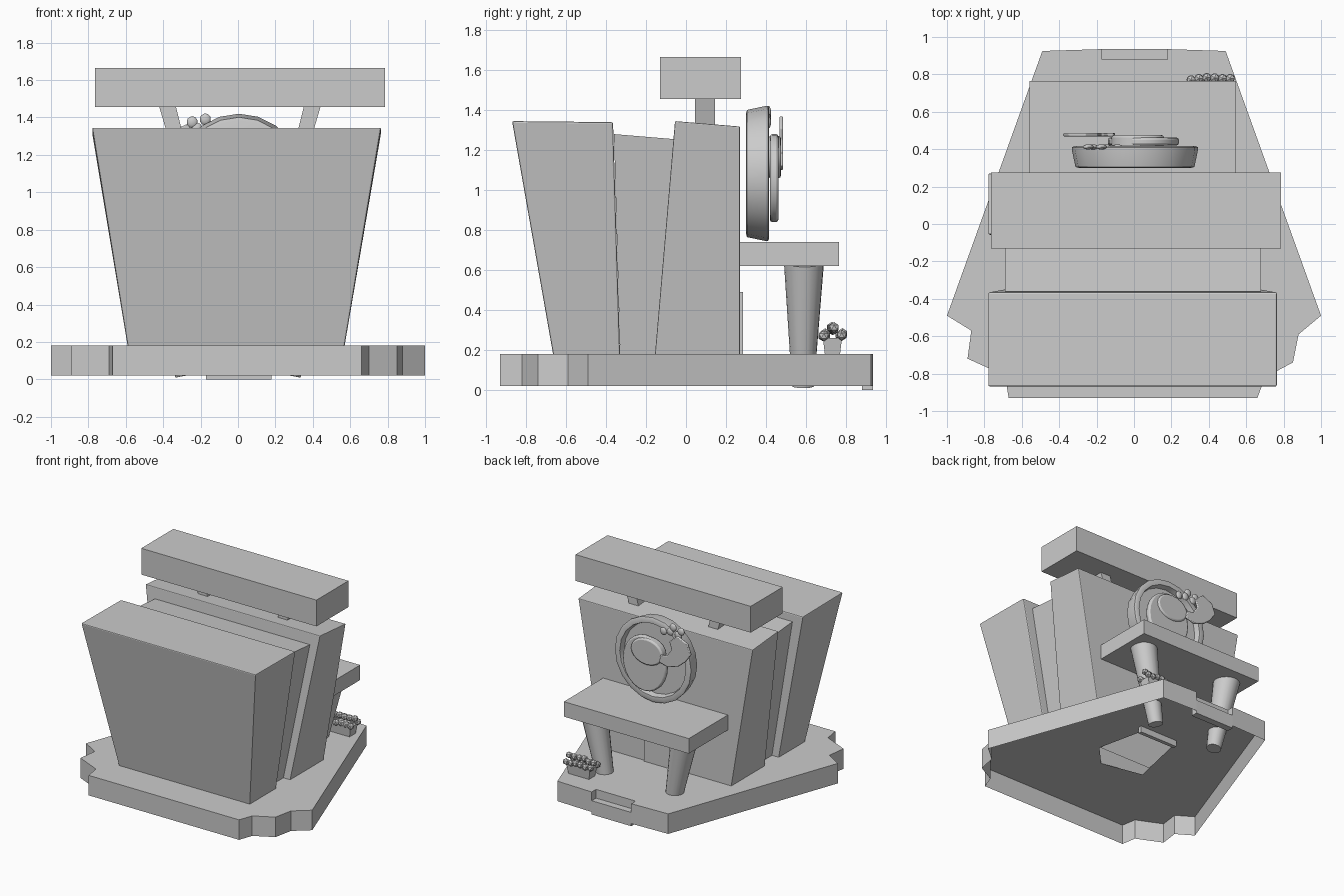
import bpy, bmesh, math, random
from mathutils import Vector, Matrix

if "Cube" in bpy.data.objects:
    bpy.data.objects.remove(bpy.data.objects["Cube"])

random.seed(4)


def make(name, bm, smooth=False, bevel=0, recalc=True):
    if recalc:
        bmesh.ops.recalc_face_normals(bm, faces=bm.faces)
    me = bpy.data.meshes.new(name)
    bm.to_mesh(me)
    bm.free()
    ob = bpy.data.objects.new(name, me)
    bpy.context.collection.objects.link(ob)
    if bevel:
        m = ob.modifiers.new("bevel", 'BEVEL')
        m.width, m.segments = bevel, 2
    if smooth:
        bpy.context.view_layer.objects.active = ob
        ob.select_set(True)
        bpy.ops.object.shade_smooth_by_angle(angle=math.radians(35))
        ob.select_set(False)
    return ob


def loft(name, a, b, caps=(True, True), **kw):
    """Join two matching rings of points."""
    bm = bmesh.new()
    A = [bm.verts.new(p) for p in a]
    B = [bm.verts.new(p) for p in b]
    n = len(A)
    for i in range(n):
        j = (i + 1) % n
        bm.faces.new((A[i], A[j], B[j], B[i]))
    if caps[0]:
        bm.faces.new(A[::-1])
    if caps[1]:
        bm.faces.new(B)
    return make(name, bm, **kw)


def rect(x0, x1, y0, y1, z0, z1=None):
    z1 = z0 if z1 is None else z1
    return [(x0, y0, z0), (x1, y0, z0), (x1, y1, z1), (x0, y1, z1)]


def box(name, x0, x1, y0, y1, z0, z1, **kw):
    return loft(name, rect(x0, x1, y0, y1, z0), rect(x0, x1, y0, y1, z1), **kw)


def plate(name, pts, y0, y1, **kw):
    return loft(name, [(x, y0, z) for x, z in pts], [(x, y1, z) for x, z in pts], **kw)


# Ground slab: open underneath, notch at the back, opening under the building
outline = [(-1, -.49), (-.87, -.57), (-.89, -.72), (-.69, -.81), (-.67, -.93),
           (.66, -.93), (.70, -.82), (.85, -.74), (.88, -.59), (1, -.49),
           (.49, .925), (.18, .935), (.18, .88), (-.17, .88), (-.17, .935), (-.49, .925)]
hole = [(.2, -.16), (.04, -.33), (-.3, -.26), (-.2, .2), (.12, .2)]
bm = bmesh.new()
top = [bm.verts.new((x, y, .18)) for x, y in outline]
low = [bm.verts.new((x, y, .02)) for x, y in outline]
inner = [bm.verts.new((x, y, .18)) for x, y in hole]
edges = [bm.edges.new((r[i], r[(i + 1) % len(r)])) for r in (top, inner) for i in range(len(r))]
bmesh.ops.triangle_fill(bm, edges=edges, use_beauty=True, use_dissolve=False)
for i in range(len(top)):
    j = (i + 1) % len(top)
    bm.faces.new((low[i], low[j], top[j], top[i]))
make("base_slab", bm)
box("back_step", -.17, .18, .88, .935, 0, .11)

# Three flared building blocks, open underneath
loft("front_block", rect(-.59, .57, -.665, -.33, .18), rect(-.78, .765, -.87, -.365, 1.345, 1.34),
     caps=(False, True), bevel=.008)
loft("middle_block", rect(-.53, .51, -.33, -.155, .18), rect(-.69, .68, -.36, -.06, 1.28, 1.255),
     caps=(False, True))
loft("back_block", rect(-.59, .57, -.155, .27, .18), rect(-.78, .765, -.055, .27, 1.345, 1.318),
     caps=(False, True), bevel=.006)
box("back_door", -.17, .17, .255, .285, .13, .49)

# Roof sign and its slanted posts
box("roof_sign", -.765, .785, -.13, .275, 1.455, 1.665)
for s, side in ((-1, "left"), (1, "right")):
    loft("sign_post_" + side,
         rect(.01 + s * .29, .01 + s * .38 - .01 * s, .045, .145, 1.25),
         rect(.01 + s * .345, .01 + s * .435, .045, .145, 1.47))

# Counter on two leaning tapered legs
box("counter_top", -.56, .545, .27, .765, .62, .74)
for s, side in ((-1, "left"), (1, "right")):
    a, b = Vector((s * .28, .585, .02)), Vector((s * .40, .59, .635))
    d = b - a
    bm = bmesh.new()
    bmesh.ops.create_cone(bm, cap_ends=True, segments=20, radius1=.055, radius2=.1, depth=d.length,
                          matrix=Matrix.Translation((a + b) / 2) @ d.to_track_quat('Z', 'Y').to_matrix().to_4x4())
    make("counter_leg_" + side, bm, smooth=True)

# Round dish with raised rim on the back wall
prof = [(.30, .30), (.318, .305), (.337, .395), (.337, .41), (.325, .416), (.292, .414), (.282, .37)]
N = 20
bm = bmesh.new()
rings = [[bm.verts.new((.005 + r * math.sin(2 * math.pi * k / N), y, 1.083 + r * math.cos(2 * math.pi * k / N)))
          for k in range(N)] for r, y in prof]
for p, q in zip(rings, rings[1:]):
    for k in range(N):
        bm.faces.new((p[k], p[(k + 1) % N], q[(k + 1) % N], q[k]))
bm.faces.new(rings[0])
bm.faces.new(rings[-1])
make("round_dish", bm, smooth=True)

# Relief on the dish: round body, collar, bent arm and finger knobs
body = [(.05 + .19 * math.cos(t), 1.06 + .22 * math.sin(t)) for t in
        [2 * math.pi * k / 24 for k in range(24)]]
plate("relief_body", body, .42, .462, bevel=.012, smooth=True)
collar = [(.02 + .14 * math.cos(t), 1.165 + .105 * math.sin(t)) for t in
          [2 * math.pi * k / 20 for k in range(20)]]
plate("relief_collar", collar, .41, .475, bevel=.012, smooth=True)
arm = [(-.10, 1.12), (-.11, 1.18), (-.17, 1.19), (-.21, 1.25), (-.19, 1.31), (-.26, 1.37),
       (-.35, 1.33), (-.38, 1.25), (-.33, 1.18), (-.27, 1.13), (-.18, 1.10)]
plate("relief_arm", arm, .468, .486, bevel=.006, smooth=True)
bm = bmesh.new()
for x, z in ((-.245, 1.375), (-.175, 1.39), (-.22, 1.34), (-.15, 1.35), (-.09, 1.34)):
    bmesh.ops.create_icosphere(bm, subdivisions=2, radius=1, matrix=Matrix.Translation((x, .412, z))
                               @ Matrix.Diagonal((.03, .014, .032, 1)))
make("relief_fingers", bm, smooth=True)

# Planter with clustered blossoms
loft("planter_box", rect(.32, .50, .695, .77, .175), rect(.305, .515, .685, .78, .26))
bm = bmesh.new()
for i in range(6):
    for j in range(3):
        c = (.305 + i * .042, .69 + j * .044 + random.uniform(-.008, .008),
             .275 + (.03 if j == 1 else 0) + random.uniform(-.006, .01))
        bmesh.ops.create_icosphere(bm, subdivisions=1, radius=.027, matrix=Matrix.Translation(c))
make("planter_blossoms", bm)
